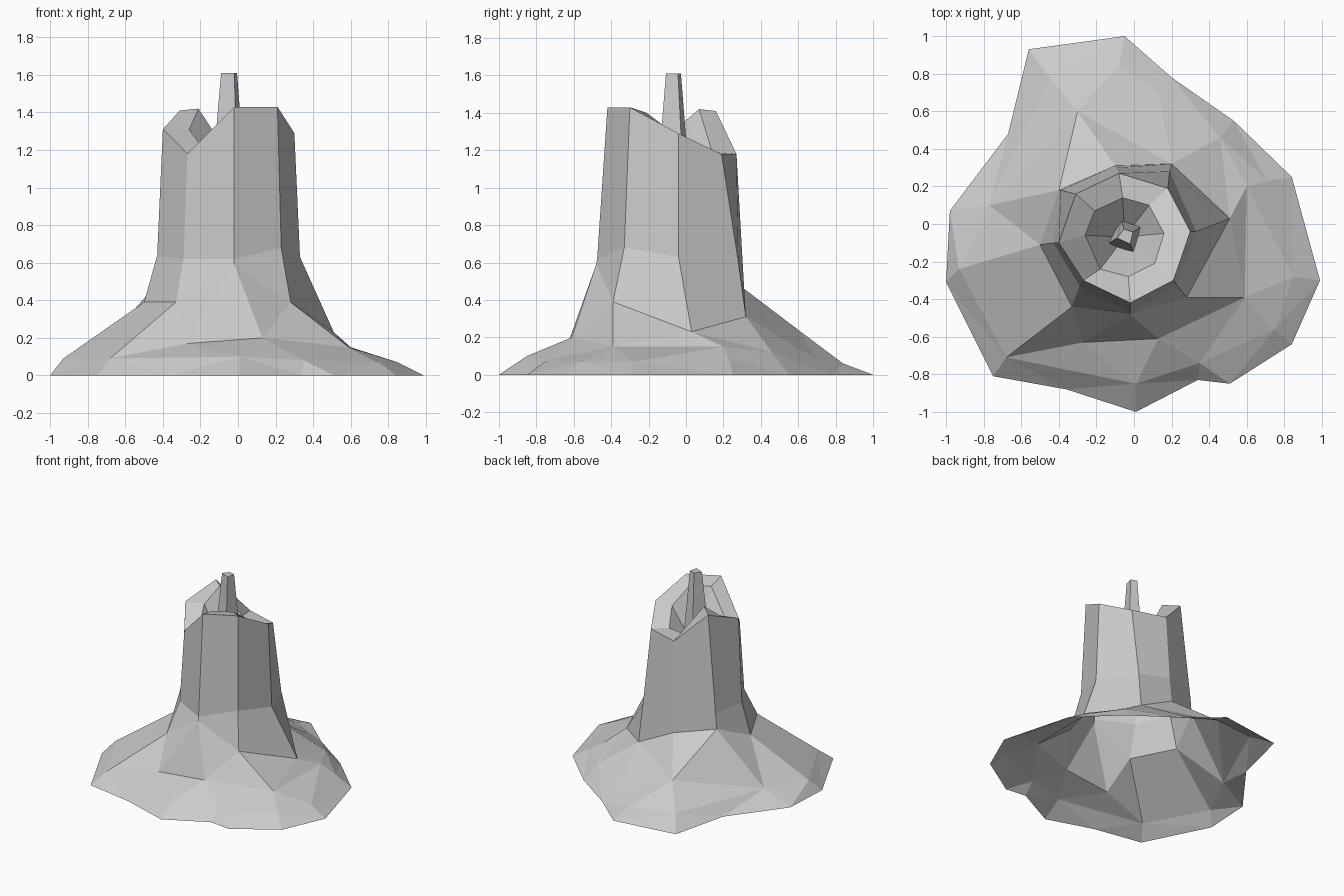
import bpy
import bmesh
from mathutils import Vector

default_cube = bpy.data.objects.get("Cube")
if default_cube:
    bpy.data.objects.remove(default_cube, do_unlink=True)


def make_material(name, colour):
    material = bpy.data.materials.new(name)
    material.use_nodes = True
    material.diffuse_color = colour
    material.node_tree.nodes["Principled BSDF"].inputs["Base Color"].default_value = colour
    return material


def bridge(bm, lower, upper):
    """Join two closed loops: quads if they match, else the shortest triangles."""
    n, m = len(lower), len(upper)
    if n == m:
        for i in range(n):
            j = (i + 1) % n
            bm.faces.new((lower[i], lower[j], upper[j], upper[i]))
        return
    i = j = 0
    while i < n or j < m:
        a, b = lower[i % n], upper[j % m]
        next_a, next_b = lower[(i + 1) % n], upper[(j + 1) % m]
        along_lower = (next_a.co - b.co).length
        along_upper = (next_b.co - a.co).length
        if j == m or (i < n and along_lower <= along_upper):
            bm.faces.new((a, next_a, b))
            i += 1
        else:
            bm.faces.new((a, next_b, b))
            j += 1


def loft(name, rings, material):
    """Skin a stack of closed loops, listed from the outside bottom upwards, and close the last."""
    bm = bmesh.new()
    loops = [[bm.verts.new(Vector(point)) for point in ring] for ring in rings]
    for lower, upper in zip(loops, loops[1:]):
        bridge(bm, lower, upper)
    bm.faces.new(loops[-1])
    bmesh.ops.remove_doubles(bm, verts=bm.verts[:], dist=0.002)
    mesh = bpy.data.meshes.new(name)
    bm.to_mesh(mesh)
    bm.free()
    mesh.materials.append(material)
    part = bpy.data.objects.new(name, mesh)
    bpy.context.collection.objects.link(part)
    return part


grey = make_material("plain grey", (0.6, 0.6, 0.6, 1))

# Spread skirt: ground outline, sloping edge and inner folds
outline = [(x, y, 0) for x, y in (
    (.01, -1), (.34, -.83), (.51, -.85), (.84, -.64), (.99, -.3),
    (.84, .25), (.53, .55), (.2, .78), (-.05, 1), (-.56, .93),
    (-.67, .48), (-.98, .07), (-1, -.31), (-.75, -.81), (-.36, -.88))]
skirt_edge = [
    (.01, -.85, .1), (.35, -.74, .08), (.75, -.56, .07), (.85, -.28, .07),
    (.71, .23, .08), (.46, .46, .12), (.13, .7, .08), (-.08, .84, .06),
    (-.45, .78, .08), (-.77, .1, .11), (-.93, -.24, .09), (-.68, -.71, .09)]
skirt_folds = [
    (.13, -.61, .2), (.59, -.39, .15), (.6, .2, .15), (.46, .46, .12),
    (.13, .7, .08), (-.3, .6, .24), (-.77, .1, .11), (-.93, -.24, .09),
    (-.68, -.71, .09), (-.27, -.63, .17)]

# Eight-sided trunk with an uneven rim
trunk_foot = [
    (-.02, -.48, .59), (.28, -.39, .39), (.51, .03, .23), (.2, .32, .31),
    (-.1, .31, .46), (-.4, .18, .52), (-.5, -.11, .39), (-.33, -.44, .39)]
trunk_bend = [
    (-.02, -.475, .62), (.23, -.33, .68), (.33, -.04, .63), (.19, .28, .6),
    (-.09, .3, .65), (-.39, .18, .64), (-.43, -.1, .64), (-.29, -.33, .62)]
outer_rim = [
    (-.02, -.42, 1.43), (.21, -.3, 1.43), (.3, -.04, 1.29), (.18, .19, 1.18),
    (-.08, .27, 1.18), (-.31, .16, 1.41), (-.4, -.1, 1.31), (-.27, -.3, 1.18)]

# Hollow top: funnel narrowing evenly around the wick
inner_rim = [
    (-.03, -.28, 1.4), (.11, -.21, 1.4), (.16, -.05, 1.28), (.08, .1, 1.18),
    (-.06, .14, 1.19), (-.21, .07, 1.42), (-.26, -.06, 1.31), (-.18, -.24, 1.2)]
pit_centre = Vector((-.05, -.07, 1.05))
pit_floor = []
for point in inner_rim:
    inward = Vector(point).lerp(pit_centre, 0.7)
    pit_floor.append((inward.x, inward.y, pit_centre.z))

# Tapered square wick
wick_base = [
    (-.002, -.153, 1.05), (.037, -.015, 1.05), (-.067, .017, 1.05), (-.138, -.105, 1.05)]
wick_tip = [
    (-.02, -.107, 1.61), (-.005, -.043, 1.61), (-.053, -.027, 1.61), (-.09, -.075, 1.61)]

loft("candle_body", [outline, skirt_edge, skirt_folds, trunk_foot, trunk_bend,
                     outer_rim, inner_rim, pit_floor], grey)
loft("wick", [wick_base, wick_tip], grey)
